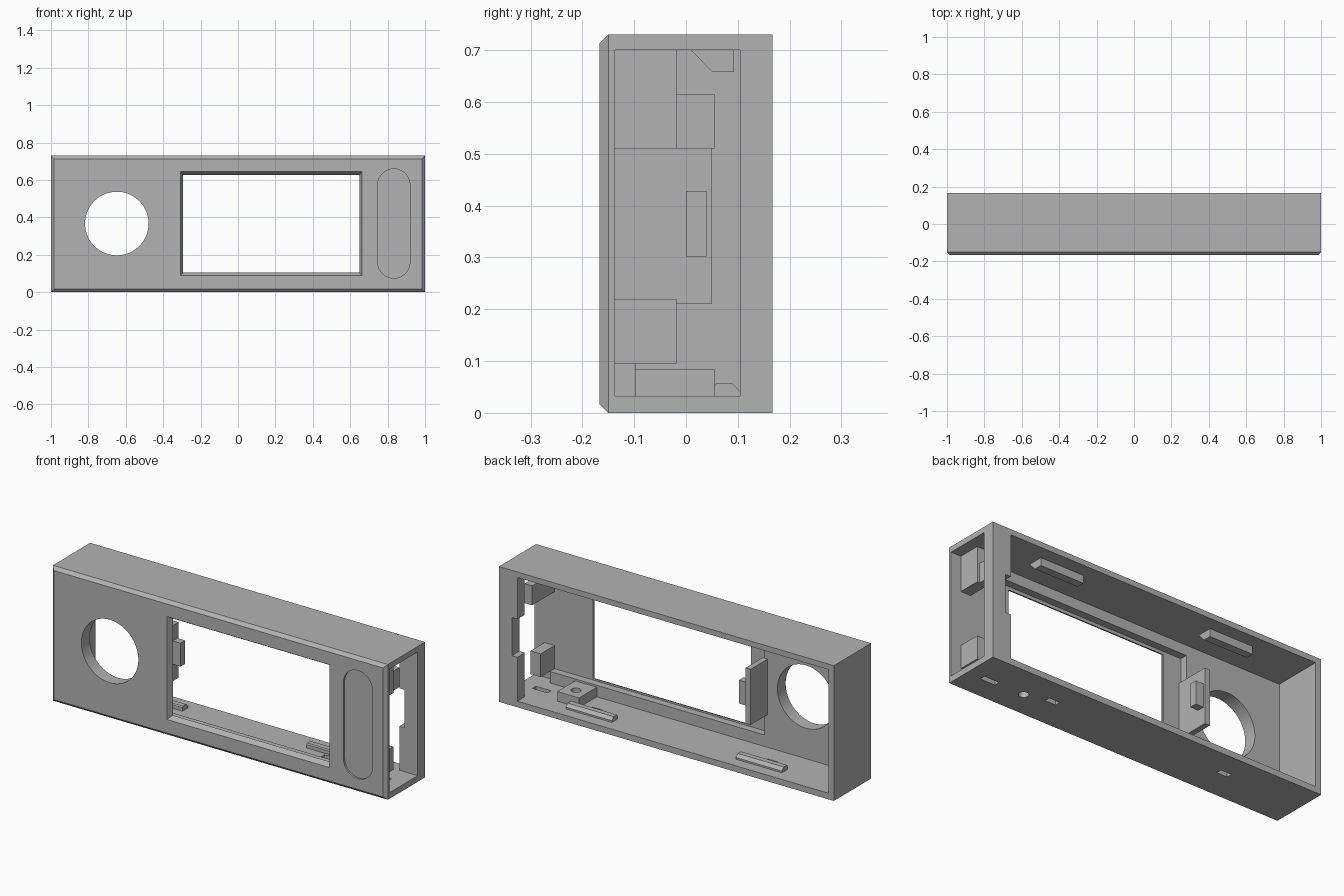
import bpy, bmesh, math

if "Cube" in bpy.data.objects:
    bpy.data.objects.remove(bpy.data.objects["Cube"])

grey = bpy.data.materials.new("plain_grey")
grey.diffuse_color = (0.45, 0.45, 0.45, 1)
grey.use_nodes = True
grey.node_tree.nodes["Principled BSDF"].inputs["Base Color"].default_value = grey.diffuse_color


def prism(name, loops):
    """Solid from matching point loops, capped at both ends."""
    bm = bmesh.new()
    rings = [[bm.verts.new(p) for p in loop] for loop in loops]
    n = len(rings[0])
    for a, b in zip(rings, rings[1:]):
        for i in range(n):
            bm.faces.new((a[i], a[(i + 1) % n], b[(i + 1) % n], b[i]))
    bm.faces.new(rings[0][::-1])
    bm.faces.new(rings[-1])
    bmesh.ops.recalc_face_normals(bm, faces=bm.faces)
    mesh = bpy.data.meshes.new(name)
    bm.to_mesh(mesh)
    bm.free()
    ob = bpy.data.objects.new(name, mesh)
    bpy.context.collection.objects.link(ob)
    mesh.materials.append(grey)
    return ob


def rect(x0, x1, z0, z1, y):
    return [(x0, y, z0), (x1, y, z0), (x1, y, z1), (x0, y, z1)]


def box(name, x0, x1, y0, y1, z0, z1):
    return prism(name, [rect(x0, x1, z0, z1, y) for y in (y0, y1)])


def along_x(name, x0, x1, yz):
    return prism(name, [[(x, y, z) for y, z in yz] for x in (x0, x1)])


def disc_y(name, cx, cz, r, half, y0, y1, n=64):
    """Disc (half = 0) or upright stadium extruded along y."""
    pts = []
    for i in range(n):
        a = 2 * math.pi * (i + 0.5) / n
        pts.append((cx + r * math.cos(a),
                    cz + r * math.sin(a) + math.copysign(half, math.sin(a))))
    return prism(name, [[(x, y, z) for x, z in pts] for y in (y0, y1)])


def cut(target, cutter):
    m = target.modifiers.new("cut", 'BOOLEAN')
    m.operation = 'DIFFERENCE'
    m.solver = 'EXACT'
    m.object = cutter
    bpy.context.view_layer.objects.active = target
    bpy.ops.object.modifier_apply(modifier=m.name)
    bpy.data.objects.remove(cutter)


D, H, C = 0.167, 0.73, 0.017

# outer housing with chamfered front edge
case = prism("housing", [rect(-1 + C, 1 - C, C, H - C, -D),
                         rect(-1, 1, 0, H, -D + C),
                         rect(-1, 1, 0, H, D)])

# hollow interior open to the back, and the thicker right back post
cut(case, box("cavity", -0.967, 0.89, -0.097, 0.3, 0.033, 0.70))
# side opening in the right wall
cut(case, box("side_opening", 0.88, 1.2, -0.137, 0.104, 0.033, 0.70))
# display pocket in the inside of the front wall
cut(case, box("display_pocket", -0.40, 0.885, -0.137, 0.0, 0.095, 0.645))
# notch in the right back post
cut(case, box("post_notch", 0.80, 0.922, 0.05, 0.3, 0.27, 0.475))
# tapered display window
cut(case, prism("window", [rect(-0.314, 0.669, 0.083, 0.652, -0.182),
                           rect(-0.307, 0.662, 0.09, 0.645, -D),
                           rect(-0.293, 0.65, 0.105, 0.627, -0.137),
                           rect(-0.293, 0.65, 0.105, 0.627, -0.12)]))
# round hole and shallow stadium recess
cut(case, disc_y("round_hole", -0.648, 0.367, 0.17, 0, -0.3, 0.0))
cut(case, disc_y("stadium_recess", 0.833, 0.367, 0.086, 0.206, -0.3, -D + 0.01))
# small slots through the floor
for x, y, w in ((0.87, -0.012, 0.045), (0.52, 0.027, 0.032), (-0.526, 0.027, 0.032)):
    cut(case, box("floor_slot", x - w, x + w, y - 0.015, y + 0.015, -0.1, 0.05))


# screw boss, with its hole running through the floor too
def screw_hole():
    ring = [(0.664 + 0.025 * math.cos(i * math.pi / 12),
             -0.01 + 0.025 * math.sin(i * math.pi / 12)) for i in range(24)]
    return prism("screw_hole", [[(x, y, z) for x, y in ring] for z in (-0.1, 0.2)])


boss = box("screw_boss", 0.60, 0.73, -0.097, 0.055, 0.033, 0.085)
cut(case, screw_hole())
cut(boss, screw_hole())

# snap clips on floor and ceiling
for s, side in ((1, "right"), (-1, "left")):
    a, b = sorted((s * 0.37, s * 0.645))
    along_x("floor_clip_" + side, a, b,
            [(0.055, 0.033), (0.055, 0.052), (0.06, 0.058),
             (0.088, 0.058), (0.104, 0.042), (0.104, 0.033)])
    a, b = sorted((s * 0.385, s * 0.645))
    along_x("ceiling_clip_" + side, a, b,
            [(0.01, 0.70), (0.05, 0.658), (0.093, 0.658), (0.093, 0.70)])

# upright plate with tab, left of the display
box("display_plate", -0.42, -0.39, -0.137, 0.05, 0.21, 0.51)
box("display_plate_tab", -0.39, -0.343, 0.0, 0.04, 0.302, 0.428)

# holding blocks near the side opening
box("lower_block", 0.88, 0.94, -0.137, -0.018, 0.095, 0.22)
box("upper_block", 0.88, 0.94, -0.137, -0.018, 0.51, 0.70)
box("upper_hook", 0.88, 0.925, -0.018, 0.055, 0.51, 0.615)

# smooth the curved walls only
for ob in bpy.context.scene.objects:
    ob.select_set(True)
bpy.context.view_layer.objects.active = case
bpy.ops.object.shade_smooth_by_angle(angle=math.radians(25))
